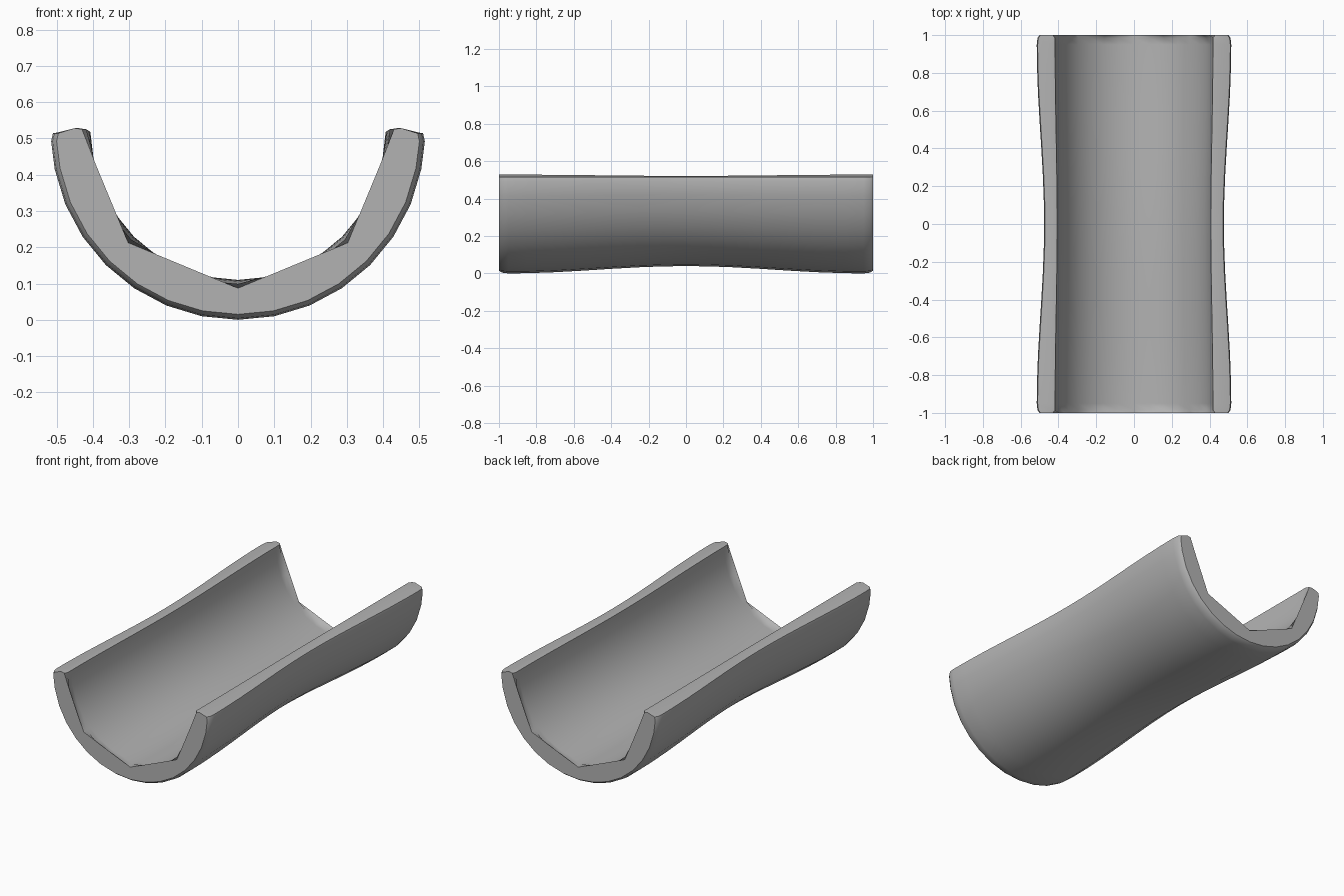
import bpy
import bmesh
from math import sin, cos, pi, radians

cube = bpy.data.objects.get("Cube")
if cube:
    bpy.data.objects.remove(cube, do_unlink=True)

AXIS_Z = 0.515   # height of the trough's axis
STEPS = 16       # facets round the half circle

grey = bpy.data.materials.new("plain grey")
grey.use_nodes = True
colour = (0.45, 0.45, 0.45, 1)
grey.diffuse_color = colour
grey.node_tree.nodes["Principled BSDF"].inputs["Base Color"].default_value = colour


def waist(y):
    """0 in the middle, 1 near both ends."""
    return sin(pi * min(abs(y), 0.95) / 1.9) ** 2


def chord_radius(r, angle):
    """Radius of an eight-sided polygon with corners at radius r."""
    eighth = pi / 4
    return r * cos(eighth / 2) / cos(angle % eighth - eighth / 2)


def section(y):
    """Closed cross-section: outer wall, rim, inner wall, rim."""
    w = waist(y)
    outer = 0.476 + 0.039 * w
    inner = 0.405 + 0.011 * w
    crest = 0.521 + 0.007 * w
    at_end = abs(y) > 0.999
    if at_end:
        outer, inner = 0.5, 0.428
    elif abs(y) > 0.98:
        outer = 0.511
    angles = [-pi / 2 + pi * i / STEPS for i in range(STEPS + 1)]
    wall = [(outer * sin(a), AXIS_Z - outer * cos(a)) for a in angles[1:-1]]
    right_rim = [(outer, 0.492), (outer - 0.005, 0.514),
                 (inner + 0.022, crest), (inner + 0.002, crest - 0.003)]
    lining = []
    for a in reversed(angles[1:-1]):
        r = chord_radius(inner, a + pi / 2) if at_end else inner
        lining.append((r * sin(a), AXIS_Z - r * cos(a)))
    left_rim = [(-x, z) for x, z in reversed(right_rim)]
    return [(x, y, z) for x, z in wall + right_rim + lining + left_rim]


# Half-pipe trough, lofted along y
half = [0, 0.12, 0.25, 0.4, 0.55, 0.7, 0.85, 0.95, 0.985, 1]
stations = [-y for y in reversed(half[1:])] + half
bm = bmesh.new()
rings = [[bm.verts.new(p) for p in section(y)] for y in stations]
count = len(rings[0])
for a, b in zip(rings, rings[1:]):
    for i in range(count):
        j = (i + 1) % count
        bm.faces.new((a[i], a[j], b[j], b[i]))

# End faces: strips joining the outer wall to the lining
wall_len = STEPS - 1
for ring in (rings[0], rings[-1]):
    outer_edge = ring[:wall_len]
    inner_edge = ring[wall_len + 4:2 * wall_len + 4][::-1]
    for i in range(wall_len - 1):
        bm.faces.new((outer_edge[i], outer_edge[i + 1],
                      inner_edge[i + 1], inner_edge[i]))
    bm.faces.new([outer_edge[-1]] + ring[wall_len:wall_len + 4] + [inner_edge[-1]])
    bm.faces.new([inner_edge[0]] + ring[2 * wall_len + 4:] + [outer_edge[0]])

bmesh.ops.recalc_face_normals(bm, faces=bm.faces)
mesh = bpy.data.meshes.new("half_pipe_trough")
bm.to_mesh(mesh)
bm.free()
mesh.materials.append(grey)
trough = bpy.data.objects.new("half_pipe_trough", mesh)
bpy.context.collection.objects.link(trough)

bpy.context.view_layer.objects.active = trough
trough.select_set(True)
bpy.ops.object.shade_smooth_by_angle(angle=radians(50))
